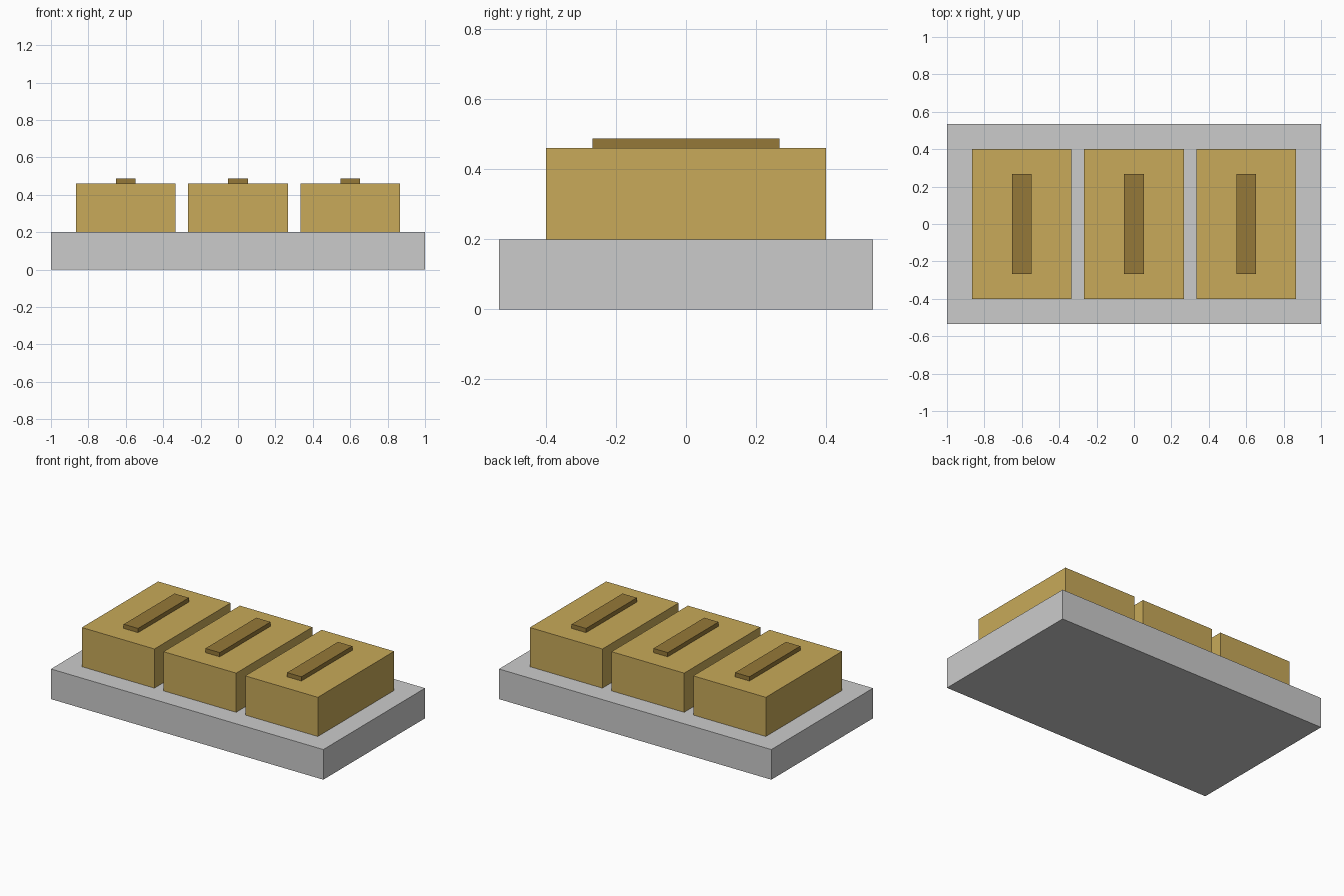
import bpy

if "Cube" in bpy.data.objects:
    bpy.data.objects.remove(bpy.data.objects["Cube"])


def material(name, colour):
    mat = bpy.data.materials.new(name)
    mat.diffuse_color = (*colour, 1.0)
    mat.use_nodes = True
    mat.node_tree.nodes["Principled BSDF"].inputs["Base Color"].default_value = mat.diffuse_color
    return mat


def box(name, x, size, z_bottom, mat=None):
    """Box centred on y = 0, standing on z_bottom."""
    bpy.ops.mesh.primitive_cube_add(size=1, location=(x, 0, z_bottom + size[2] / 2))
    obj = bpy.context.object
    obj.name = name
    obj.scale = size
    bpy.ops.object.transform_apply(location=False, rotation=False, scale=True)
    if mat:
        obj.data.materials.append(mat)
    return obj


gold = material("gold", (0.58, 0.40, 0.10))
dark_gold = material("dark_gold", (0.30, 0.19, 0.04))

BASE_H, BLOCK_H, RIDGE_H = 0.2, 0.26, 0.028

# Base slab
box("base", 0, (2.0, 1.067, BASE_H), 0)

# Three blocks, each with a raised ridge along its top
for label, x in (("left", -0.6), ("middle", 0.0), ("right", 0.6)):
    box(f"{label}_block", x, (0.533, 0.8, BLOCK_H), BASE_H, gold)
    box(f"{label}_ridge", x, (0.105, 0.533, RIDGE_H), BASE_H + BLOCK_H, dark_gold)
